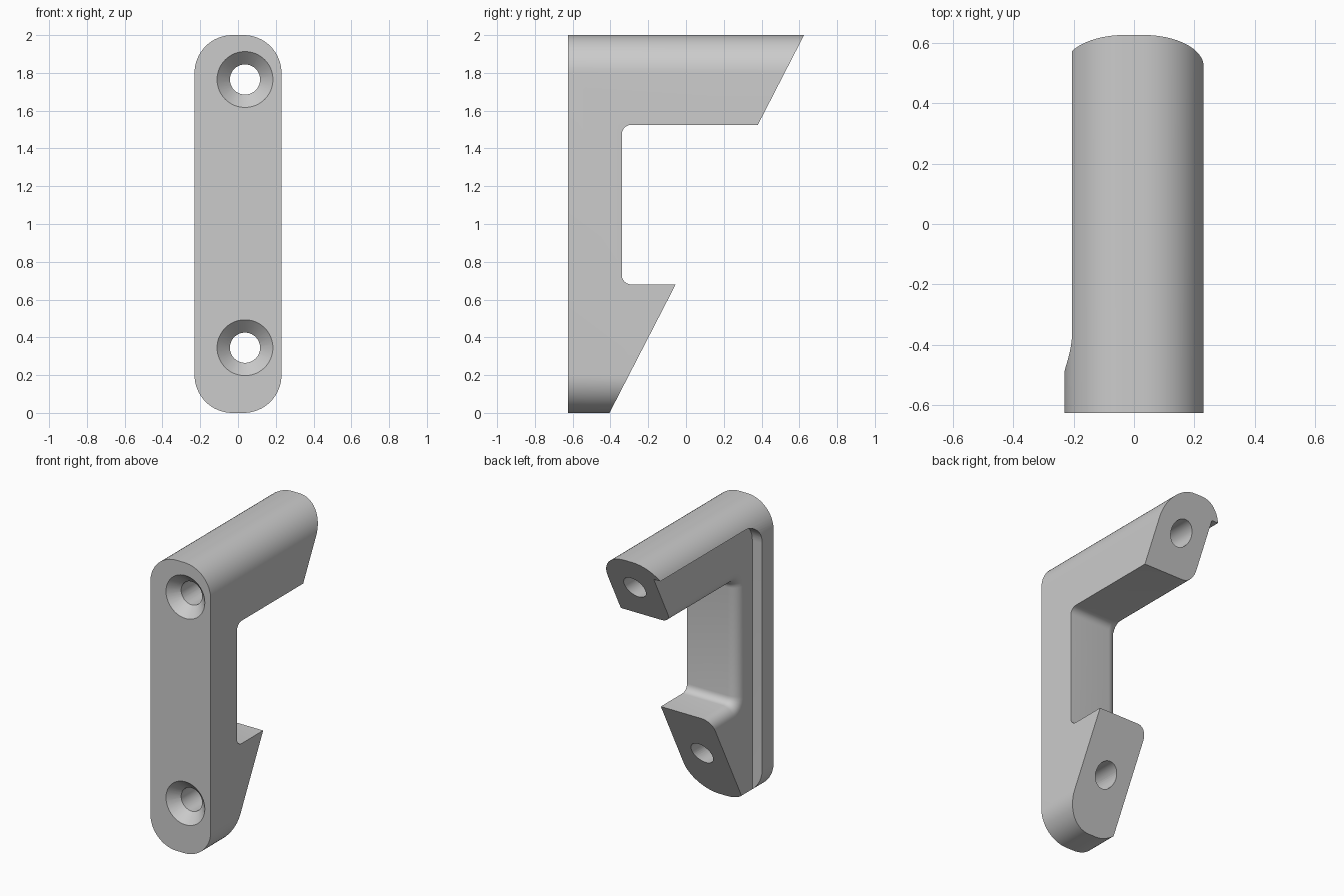
import bpy, bmesh, math

if "Cube" in bpy.data.objects:
    bpy.data.objects.remove(bpy.data.objects["Cube"])

gray = bpy.data.materials.new("plain_gray")
gray.diffuse_color = (0.6, 0.6, 0.6, 1)
gray.use_nodes = True
gray.node_tree.nodes["Principled BSDF"].inputs["Base Color"].default_value = gray.diffuse_color


def arc(cx, cy, r, a0, a1, n):
    return [(cx + r * math.cos(math.radians(a0 + (a1 - a0) * i / n)),
             cy + r * math.sin(math.radians(a0 + (a1 - a0) * i / n))) for i in range(n + 1)]


def loft(name, ring_a, ring_b, round_edge=None, radius=0.0):
    """Solid between two matching rings, optionally rounding the edges picked by a rule."""
    bm = bmesh.new()
    a = [bm.verts.new(p) for p in ring_a]
    b = [bm.verts.new(p) for p in ring_b]
    bm.faces.new(a)
    bm.faces.new(b[::-1])
    n = len(a)
    for i in range(n):
        bm.faces.new((a[i], b[i], b[(i + 1) % n], a[(i + 1) % n]))
    bmesh.ops.recalc_face_normals(bm, faces=bm.faces)
    if round_edge:
        edges = [e for e in bm.edges if round_edge(e)]
        bmesh.ops.bevel(bm, geom=edges, offset=radius, offset_type='OFFSET',
                        segments=6, profile=0.5, affect='EDGES')
    me = bpy.data.meshes.new(name)
    bm.to_mesh(me)
    bm.free()
    me.materials.append(gray)
    ob = bpy.data.objects.new(name, me)
    bpy.context.collection.objects.link(ob)
    return ob


def prism_x(name, pts, x0, x1, **kw):
    return loft(name, [(x0, y, z) for y, z in pts], [(x1, y, z) for y, z in pts], **kw)


def boolean(target, tool, op):
    m = target.modifiers.new(op.lower(), 'BOOLEAN')
    m.operation, m.object, m.solver = op, tool, 'EXACT'
    bpy.context.view_layer.objects.active = target
    bpy.ops.object.modifier_apply(modifier=m.name)
    bpy.data.objects.remove(tool)


# Main C-shaped body, with the opening's side edges rounded
opening = ([(1.0, 0.68)] + arc(-0.29, 0.73, 0.05, 270, 180, 6)
           + arc(-0.29, 1.475, 0.05, 180, 90, 6) + [(1.0, 1.525)])
bracket = prism_x(
    "handle_bracket", [(-0.8, -0.2), (1.0, -0.2)] + opening + [(1.0, 2.2), (-0.8, 2.2)],
    -0.155, 0.4, radius=0.075,
    round_edge=lambda e: abs(e.verts[0].co.x - e.verts[1].co.x) < 1e-4 and
    all(-0.35 < v.co.y and 0.67 < v.co.z < 1.54 for v in e.verts))

# Left rim: front flange and overhanging top lip around the side recess
rim = prism_x("side_rim", [(-0.75, -0.15), (-0.5, -0.15)]
              + arc(-0.36, 1.757, 0.14, 180, 90, 10)
              + [(0.95, 1.897), (0.95, 2.15), (-0.75, 2.15)], -0.4, -0.1)
boolean(bracket, rim, 'UNION')

# Trim to the rounded outline with a slanted back
R, W = 0.2, 0.23
outline = (arc(W - R, 2 - R, R, 0, 90, 16) + arc(R - W, 2 - R, R, 90, 180, 16)
           + arc(R - W, R, R, 180, 270, 16) + arc(W - R, R, R, 270, 360, 16))
trim = loft("outline_trim", [(x, -0.625, z) for x, z in outline],
            [(x, -0.405 + 0.515 * z, z) for x, z in outline])
boolean(bracket, trim, 'INTERSECT')

# Countersunk screw holes
for z in (0.345, 1.765):
    def ring(r, y):
        return [(x, y, k) for x, k in arc(0.037, z, r, 0, 360, 48)[:-1]]
    boolean(bracket, loft("hole_cutter", ring(0.08, -0.8), ring(0.08, 1.0)), 'DIFFERENCE')
    boolean(bracket, loft("countersink_cutter", ring(0.168, -0.645), ring(0.078, -0.555)),
            'DIFFERENCE')

bpy.ops.object.select_all(action='DESELECT')
bracket.select_set(True)
bpy.context.view_layer.objects.active = bracket
bpy.ops.object.shade_smooth_by_angle(angle=math.radians(30))
